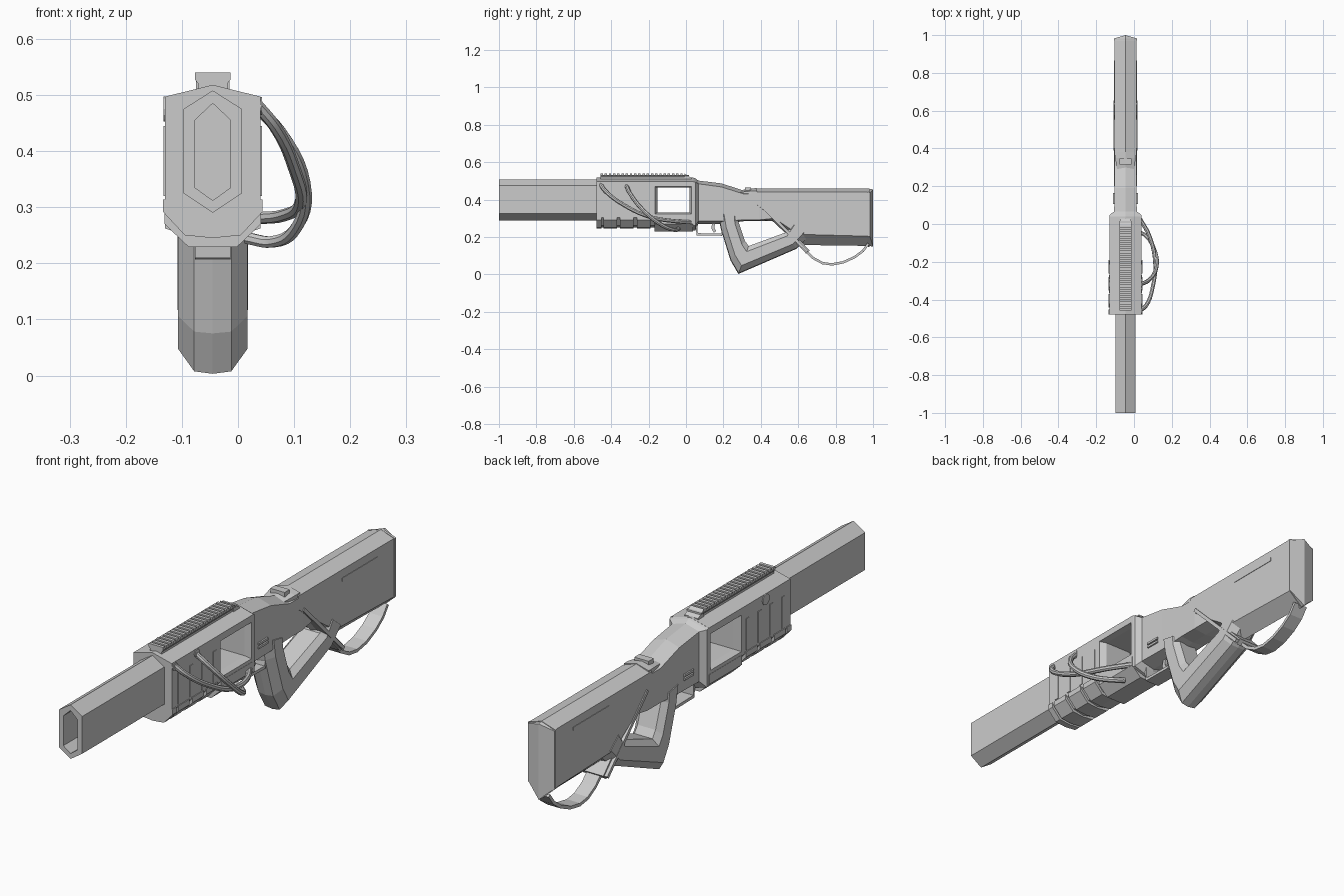
import bpy, bmesh, math
from mathutils import Vector

if "Cube" in bpy.data.objects:
    bpy.data.objects.remove(bpy.data.objects["Cube"])

CX = -0.045  # centre plane of the body (side cables widen +x)


def finish(name, bm):
    bmesh.ops.recalc_face_normals(bm, faces=bm.faces)
    me = bpy.data.meshes.new(name)
    bm.to_mesh(me)
    bm.free()
    ob = bpy.data.objects.new(name, me)
    bpy.context.collection.objects.link(ob)
    return ob


def loft(name, rings):
    """Skin equal-length rings of points (x relative to the centre plane)."""
    bm = bmesh.new()
    vs = [[bm.verts.new((CX + x, y, z)) for x, y, z in r] for r in rings]
    n = len(rings[0])
    for a, b in zip(vs, vs[1:]):
        for i in range(n):
            j = (i + 1) % n
            bm.faces.new((a[i], a[j], b[j], b[i]))
    for r in (vs[0], vs[-1]):
        if n == 6:  # two planar halves keep the centre ridge crisp
            bm.faces.new(r[:4])
            bm.faces.new((r[0], r[3], r[4], r[5]))
        else:
            bm.faces.new(r)
    return finish(name, bm)


def sym(half, y):
    """Mirrored section at y: half = (dx, z) from top centre to bottom centre."""
    full = half + [(-x, z) for x, z in reversed(half) if x > 0]
    return [(x, y, z) for x, z in full]


def hexa(y, w, top, sh, lo, bot):
    return sym([(0, top), (w, sh), (w, lo), (0, bot)], y)


def box(name, x0, x1, y0, y1, z0, z1):
    return loft(name, [[(x0, y, z0), (x1, y, z0), (x1, y, z1), (x0, y, z1)] for y in (y0, y1)])


def ribbon(name, pts, w, t):
    """Flat strip of half width w and thickness t along (y, z) points."""
    rings = []
    for i, p in enumerate(pts):
        a, b = Vector(pts[max(i - 1, 0)]), Vector(pts[min(i + 1, len(pts) - 1)])
        d = (b - a).normalized() * t / 2
        (y, z) = p
        rings.append([(-w, y - d.y, z + d.x), (w, y - d.y, z + d.x),
                      (w, y + d.y, z - d.x), (-w, y + d.y, z - d.x)])
    return loft(name, rings)


def cable(name, pts, r):
    cu = bpy.data.curves.new(name, 'CURVE')
    cu.dimensions = '3D'
    cu.bevel_depth, cu.bevel_resolution, cu.resolution_u = r, 2, 5
    cu.use_fill_caps = True
    sp = cu.splines.new('BEZIER')
    sp.bezier_points.add(len(pts) - 1)
    for bp, p in zip(sp.bezier_points, pts):
        bp.co = p
        bp.handle_left_type = bp.handle_right_type = 'AUTO'
    ob = bpy.data.objects.new(name, cu)
    bpy.context.collection.objects.link(ob)
    bpy.ops.object.select_all(action='DESELECT')
    ob.select_set(True)
    bpy.context.view_layer.objects.active = ob
    bpy.ops.object.convert(target='MESH')
    bpy.ops.object.shade_smooth_by_angle()


def disc(name, x0, x1, y, z, r, n=12):
    loft(name, [[(x, y + r * math.cos(i * math.tau / n), z + r * math.sin(i * math.tau / n))
                 for i in range(n)] for x in (x0, x1)])


# Hollow hexagonal barrel
loft("barrel", [hexa(-0.46, .052, .508, .475, .325, .29),
                hexa(-1.0, .052, .508, .475, .325, .29),
                hexa(-1.0, .032, .485, .455, .335, .312),
                hexa(-0.5, .032, .485, .455, .335, .312)])

# Handguard with a flared window through it
core = [(0, .518), (.085, .497), (.085, .305), (.047, .262), (0, .252)]
guard = loft("handguard", [sym(core, -0.478), sym(core, 0.04)])


def window(x, g):
    return [(x, -.152 - g, .332 - g * .6), (x, .02 + g * .6, .332 - g * .6),
            (x, .02 + g * .6, .465 + g * .3), (x, -.152 - g, .465 + g * .3)]


cutter = loft("window_cutter", [window(-.1, .015), window(-.082, .015), window(-.06, 0),
                                window(.06, 0), window(.082, .015), window(.1, .015)])
cutter.hide_render = True
cutter.hide_viewport = True
mod = guard.modifiers.new("window", 'BOOLEAN')
mod.operation = 'DIFFERENCE'
mod.solver = 'EXACT'
mod.object = cutter

# Deeper housing under the window
well = [(0, .31), (.086, .309), (.086, .27), (.043, .229), (0, .229)]
loft("lower_housing", [sym(well, -.168), sym(well, .038)])

# Lower ribs and the side strips above them
rib = [(0, .30), (.089, .314), (.089, .292), (.05, .25), (0, .245)]
for i, (a, b) in enumerate([(-.478, -.452), (-.442, -.37), (-.352, -.28), (-.262, -.19)]):
    loft(f"lower_rib_{i}", [sym(rib, a), sym(rib, b)])
for i in range(4):
    y = -.44 + i * .075
    for s in (-1, 1):
        box(f"side_strip_{i}_{s}", s * .08, s * .0875, y, y + .02, .32, .445)

# Top rail with cross teeth
rail = [(0, .532), (.032, .532), (.032, .528), (.026, .52), (.026, .5), (0, .5)]
loft("top_rail", [sym(rail, -.458), sym(rail, .015)])
for i in range(20):
    y = -.458 + i * .0225
    box(f"rail_tooth_{i}", -.032, .032, y, y + .013, .53, .54)
loft("rail_end", [hexa(-.008, .03, .54, .54, .50, .50), hexa(.03, .03, .516, .516, .49, .49)])

# Receiver
loft("receiver", [hexa(.038, .085, .518, .497, .262, .235),
                  hexa(.05, .083, .514, .493, .262, .235),
                  hexa(.066, .06, .502, .485, .285, .27),
                  hexa(.19, .058, .487, .468, .285, .27),
                  hexa(.31, .058, .448, .43, .292, .285),
                  hexa(.39, .058, .448, .43, .292, .285),
                  hexa(.47, .05, .44, .42, .30, .287)])

# Stock with slanted front edge and ridged butt
butt = [(x, y, z) for (x, _, z), y in zip(hexa(0, .059, .455, .435, .205, .15),
                                          (1.0, .983, .983, 1.0, .983, .983))]
loft("stock", [hexa(.365, .059, .46, .44, .385, .37),
               hexa(.46, .059, .46, .44, .31, .288),
               hexa(.60, .059, .46, .44, .215, .158),
               hexa(.97, .059, .46, .44, .205, .153), butt])
loft("butt_pad", [hexa(.972, .061, .46, .44, .203, .148), hexa(.982, .061, .46, .44, .203, .148)])
for s in (-1, 1):
    box(f"stock_slot_{s}", s * .05, s * .061, .64, .865, .393, .407)
    for z in (.327, .342):
        box(f"selector_{z}_{s}", s * .05, s * .065, .105, .165, z, z + .009)

# Skeleton grip: faceted band swept between outer and inner outlines
outline = [((.17, .33), (.28, .31)), ((.187, .24), (.28, .283)), ((.238, .075), (.315, .18)),
           ((.28, .003), (.335, .152)), ((.59, .137), (.528, .223)), ((.66, .20), (.56, .28))]
half = [(0, 0), (.033, .03), (.062, .3), (.062, .8), (.04, 1)]
half = half + [(-x, t) for x, t in reversed(half) if x > 0]
loft("grip", [[(x, o[0] + (i[0] - o[0]) * t, o[1] + (i[1] - o[1]) * t) for x, t in half]
              for o, i in outline])

# Trigger and trigger guard
ribbon("trigger_guard", [(.055, .28), (.06, .215), (.19, .213), (.205, .28)], .032, .013)
ribbon("trigger", [(.15, .28), (.143, .25), (.155, .228)], .012, .016)

# Sling: clip on top, diagonal straps, end block and hanging loop
box("sling_clip", -.032, .032, .315, .347, .43, .466)
loft("clip_base", [hexa(.29, .045, .45, .44, .42, .41), hexa(.35, .055, .46, .447, .42, .41),
                   hexa(.38, .055, .462, .447, .42, .41)])
ribbon("sling_wrap", [(.395, .375), (.65, .122)], .063, .014)
ribbon("sling_block", [(.57, .205), (.652, .12)], .05, .026)
ribbon("sling_loop", [(.63, .135), (.68, .088), (.73, .061), (.78, .054), (.84, .065),
                      (.90, .092), (.945, .125), (.975, .165)], .03, .013)

# Side cables with sockets, and a knob on the far side
cable("cable_long", [(.03, -.46, .487), (.065, -.43, .445), (.1, -.33, .37), (.112, -.2, .31),
                     (.08, -.06, .285), (.03, .03, .28)], .011)
cable("cable_short", [(.03, -.32, .48), (.075, -.3, .435), (.118, -.23, .345),
                      (.105, -.13, .265), (.06, -.06, .238), (.015, -.04, .245)], .011)
for i, y in enumerate((-.46, -.32)):
    disc(f"cable_socket_{i}", .08, .088, y, .48, .016)
disc("side_knob", -.08, -.088, -.32, .475, .022)
